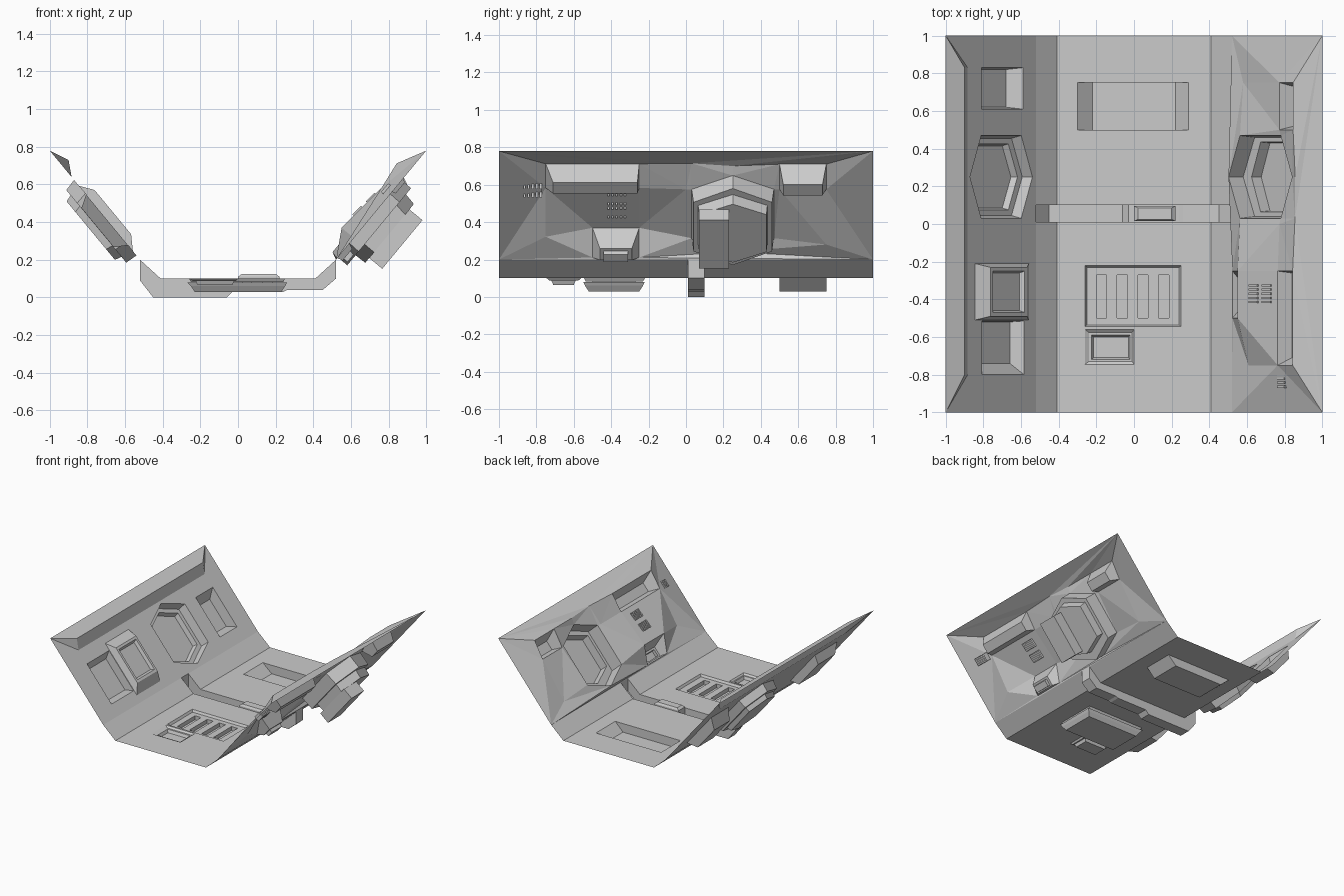
import bpy
from mathutils import Vector
from mathutils.geometry import delaunay_2d_cdt

if "Cube" in bpy.data.objects:
    bpy.data.objects.remove(bpy.data.objects["Cube"])

S, C = 0.637, 0.770          # wall direction (horizontal, vertical)


# Surface maps: (u, v, n) -> world, n points into the trench
def floor_map(u, v, n):
    return (u, v, 0.1 + n)


def right_map(u, v, n):
    return (0.52 + S * v - C * n, u, 0.2 + C * v + S * n)


def left_map(u, v, n):
    x, y, z = right_map(u, v, n)
    return (-x, y, z)


def make(name, fmap, pts, faces):
    if fmap is right_map:
        faces = [list(reversed(f)) for f in faces]
    me = bpy.data.meshes.new(name)
    me.from_pydata([fmap(*p) for p in pts], [], [list(f) for f in faces])
    ob = bpy.data.objects.new(name, me)
    bpy.context.collection.objects.link(ob)
    return ob


def inside(p, poly):
    hit = False
    for a, b in zip(poly, poly[1:] + poly[:1]):
        if (a[1] > p[1]) != (b[1] > p[1]):
            if p[0] < a[0] + (p[1] - a[1]) * (b[0] - a[0]) / (b[1] - a[1]):
                hit = not hit
    return hit


def sheet(name, fmap, border, holes=(), ridges=()):
    """Triangulated skin with holes and raised ridge lines."""
    pts, edges = [], []
    for line, closed in [(border, 1)] + [(h, 1) for h in holes] + [(r, 0) for r in ridges]:
        k, m = len(pts), len(line)
        pts += line
        edges += [(k + i, k + (i + 1) % m) for i in range(m if closed else m - 1)]
    vs, _, fs, orig, _, _ = delaunay_2d_cdt(
        [Vector(p[:2]) for p in pts], edges, [], 0, 1e-5)
    out = [(v.x, v.y, pts[o[0]][2] if o else 0) for v, o in zip(vs, orig)]
    keep = []
    for f in fs:
        c = [sum(out[i][k] for i in f) / len(f) for k in (0, 1)]
        if not any(inside(c, h) for h in holes):
            keep.append(f)
    make(name, fmap, out, keep)


def loft(name, fmap, rings, cap=True):
    """Stack of matching rings: recess or raised block."""
    m = len(rings[0])
    pts = [p for r in rings for p in r]
    faces = [(k * m + i, k * m + (i + 1) % m, (k + 1) * m + (i + 1) % m, (k + 1) * m + i)
             for k in range(len(rings) - 1) for i in range(m)]
    if cap:
        faces.append(range(len(pts) - m, len(pts)))
    make(name, fmap, pts, faces)


def rect(u0, u1, v0, v1, n=0, n1=None):
    t = n if n1 is None else n1
    return [(u0, v0, n), (u1, v0, n), (u1, v1, t), (u0, v1, t)]


def hexa(w, lo, hi, n):
    """Hexagon with points along the wall slope, centred on y = 0.25."""
    q = (hi - lo) * 0.18
    return [(0.25, lo, n), (0.25 + w, lo + q, n), (0.25 + w, hi - q, n),
            (0.25, hi, n), (0.25 - w, hi - q, n), (0.25 - w, lo + q, n)]


# ---------------- floor ----------------
bay = rect(-0.30, 0.29, 0.50, 0.75)
vent = rect(-0.26, 0.25, -0.545, -0.22)
tray = rect(-0.26, 0.0, -0.745, -0.56)
gap = rect(-0.41, 0.41, 0.01, 0.10)
sheet("floor", floor_map, rect(-0.41, 0.41, -1, 1), [bay, vent, tray, gap])
loft("floor_bay", floor_map, [bay, rect(-0.22, 0.22, 0.50, 0.75, -0.07)])
loft("floor_tray", floor_map, [tray, rect(-0.24, -0.01, -0.73, -0.575, -0.012),
                               rect(-0.225, -0.02, -0.72, -0.59, -0.012),
                               rect(-0.215, -0.03, -0.71, -0.60, -0.035)])

# vent plate with four slots over a tub
plate = rect(-0.25, 0.24, -0.535, -0.23, -0.018)
slots = [rect(x, x + 0.055, -0.50, -0.27, -0.018) for x in (-0.20, -0.09, 0.02, 0.13)]
loft("vent_rim", floor_map, [vent, plate], cap=False)
sheet("vent_plate", floor_map, plate, slots)
for s in slots:
    loft("vent_slot", floor_map, [s, [(u, v, -0.05) for u, v, n in s]])
loft("vent_tub", floor_map, [rect(-0.27, 0.26, -0.55, -0.22, -0.02),
                             rect(-0.25, 0.25, -0.54, -0.23, -0.04),
                             rect(-0.23, 0.23, -0.52, -0.25, -0.07)])

# sloped kerbs joining floor and walls, broken by the channel
for sx in (-1, 1):
    for y0, y1 in ((-1, 0.01), (0.10, 1)):
        make("kerb", lambda x, y, z: (x, y, z),
             [(sx * 0.41, y0, 0.1), (sx * 0.52, y0, 0.2),
              (sx * 0.52, y1, 0.2), (sx * 0.41, y1, 0.1)],
             [(0, 1, 2, 3) if sx > 0 else (3, 2, 1, 0)])

# cross channel: bed follows a stepped profile, sides close up to the floor line
bed = [(-0.52, 0.2), (-0.52, 0.09), (-0.45, 0), (-0.06, 0), (-0.03, 0.03),
       (0.24, 0.03), (0.26, 0.04), (0.45, 0.04), (0.52, 0.10), (0.52, 0.2)]
lip = [(0.41, 0.1), (-0.41, 0.1)]
m = len(bed)
pts = [(x, 0.01, z) for x, z in bed + lip] + [(x, 0.10, z) for x, z in bed + lip]
k = m + 2
make("cross_channel", lambda x, y, z: (x, y, z), pts,
     [(i, i + 1, k + i + 1, k + i) for i in range(m - 1)] +
     [list(range(k))[::-1], list(range(k, 2 * k))])
loft("channel_cover", floor_map, [rect(0.0, 0.22, 0.015, 0.095, -0.07),
                                  rect(0.0, 0.22, 0.015, 0.095, 0.01),
                                  rect(0.02, 0.20, 0.025, 0.085, 0.025)])

# ---------------- walls ----------------
TOP = 0.753
border = rect(-1, 1, 0, TOP)

# left wall
port = hexa(0.22, 0.03, 0.55, 0)
rear = rect(0.61, 0.83, 0.11, 0.455)
fore = rect(-0.80, -0.515, 0.10, 0.45)
sheet("left_wall", left_map, border, [port, rear, fore],
      [[(y, 0.65, 0.045) for y in (-0.8, 0.0, 0.83)],
       [(y, 0.57, 0.0) for y in (-0.8, 0.0, 0.83)]])
loft("left_hex_port", left_map, [port, hexa(0.205, 0.035, 0.535, -0.066),
                                 hexa(0.175, 0.075, 0.50, -0.066),
                                 hexa(0.165, 0.085, 0.487, -0.103)])
loft("left_rear_recess", left_map, [rear, rect(0.62, 0.82, 0.155, 0.39, -0.08)])
loft("left_front_recess", left_map, [fore, rect(-0.74, -0.52, 0.14, 0.41, -0.065)])
loft("left_hatch", left_map, [rect(-0.51, -0.21, 0.06, 0.51), rect(-0.49, -0.23, 0.135, 0.44, 0.05),
                              rect(-0.47, -0.25, 0.155, 0.42, 0.05),
                              rect(-0.46, -0.26, 0.17, 0.405, 0.025)])

# right wall
port = hexa(0.22, 0.02, 0.55, 0.04)
slot = rect(-0.75, -0.25, 0.45, 0.60, 0.057, 0.078)
pocket = rect(0.50, 0.75, 0.45, 0.60, 0.045, 0.075)
intake = rect(-0.50, -0.25, 0.01, 0.15, 0.005, 0.085)
sheet("right_wall", right_map, border, [port, slot, pocket, intake],
      [[(-0.25, 0.60, 0.078), (0.03, 0.61, 0.07), (0.25, 0.60, 0.06), (0.50, 0.60, 0.075)],
       [(-0.75, 0.45, 0.057), (-0.75, 0.15, 0.01)],
       [(-0.25, 0.45, 0.057), (0.0, 0.45, 0.045)],
       [(0.75, 0.45, 0.045), (0.75, 0.10, 0.005)]])
loft("right_hex_port", right_map, [port, hexa(0.21, 0.015, 0.547, -0.065),
                                   hexa(0.185, 0.085, 0.505, -0.065),
                                   hexa(0.18, 0.087, 0.492, -0.13)])
loft("right_machine_box", right_map, [rect(0.07, 0.23, 0.12, 0.455, -0.13),
                                      rect(0.07, 0.23, 0.12, 0.455, -0.22)])
loft("right_long_slot", right_map, [slot, rect(-0.71, -0.26, 0.475, 0.55, -0.02)])
loft("right_pocket", right_map, [pocket, rect(0.52, 0.73, 0.475, 0.55, -0.035)])
loft("right_intake", right_map, [intake, rect(-0.46, -0.29, 0.02, 0.10, -0.03),
                                 rect(-0.44, -0.31, 0.03, 0.085, -0.03),
                                 rect(-0.44, -0.31, 0.03, 0.08, -0.055)])

# small comb vents on the right wall
for v, n in ((0.24, 0.078), (0.34, 0.068)):
    for i in range(5):
        y = -0.42 + i * 0.022
        loft("comb_vent", right_map, [rect(y, y + 0.011, v, v + 0.065, n - 0.02, n - 0.026),
                                      rect(y, y + 0.011, v, v + 0.065, n + 0.008, n + 0.002)])
for i in range(5):
    y = -0.87 + i * 0.022
    loft("corner_vent", right_map, [rect(y, y + 0.012, 0.43, 0.49, 0.0),
                                    rect(y, y + 0.012, 0.43, 0.49, 0.045)])
